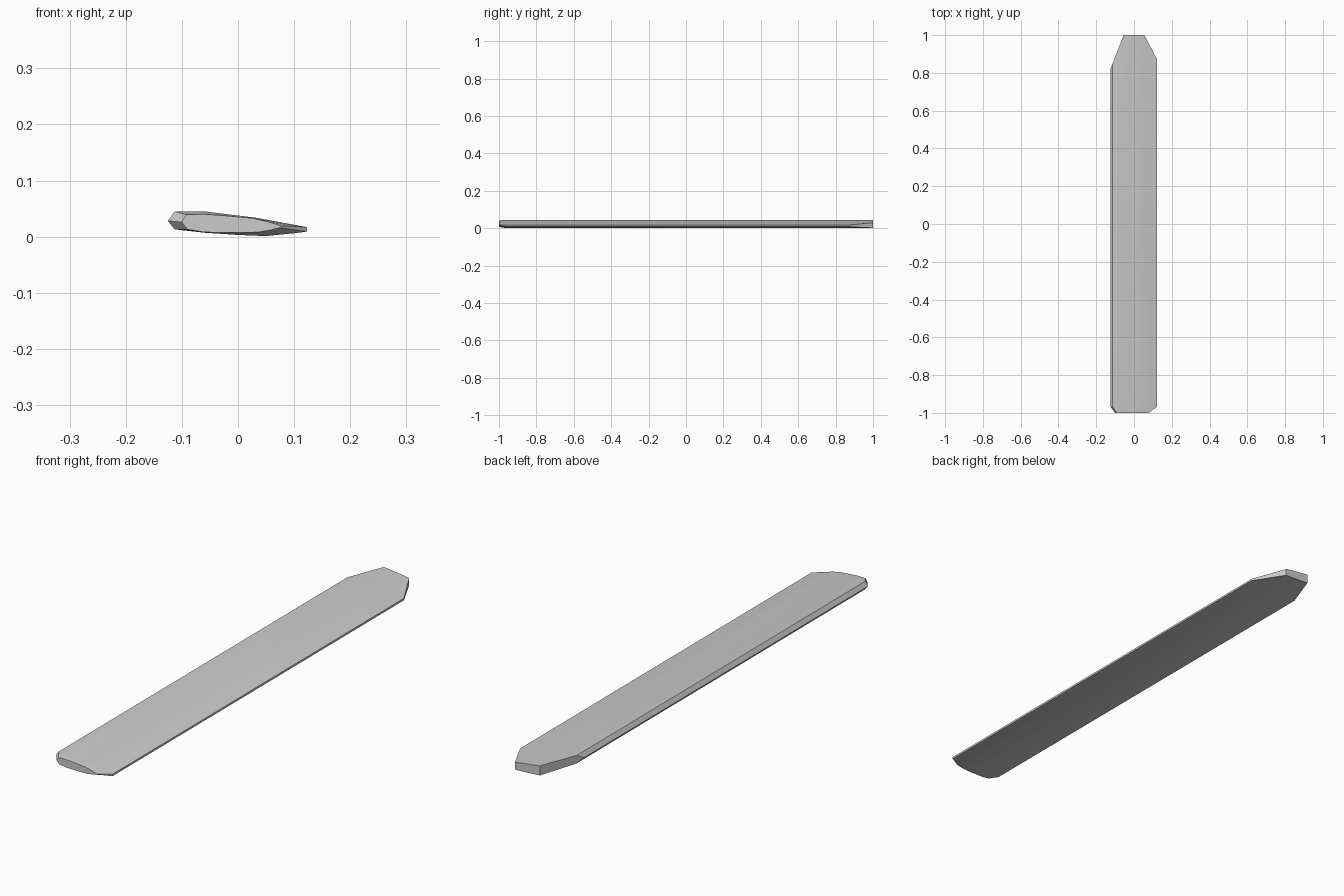
import bpy, bmesh, math

if "Cube" in bpy.data.objects:
    bpy.data.objects.remove(bpy.data.objects["Cube"])

# blade cross-section (x, z) and the smaller section of the bevelled front end
full = [(-0.125, 0.028), (-0.113, 0.045), (-0.06, 0.045), (-0.02, 0.040), (0.03, 0.034),
        (0.09, 0.023), (0.123, 0.017), (0.123, 0.009), (0.10, 0.006), (0.05, 0.001),
        (0.0, 0.003), (-0.06, 0.007), (-0.113, 0.013)]
tip = [(-0.1, 0.026), (-0.092, 0.039), (-0.06, 0.040), (-0.02, 0.037), (0.025, 0.033),
       (0.055, 0.026), (0.077, 0.019), (0.074, 0.016), (0.06, 0.012), (0.035, 0.008),
       (0.0, 0.007), (-0.06, 0.008), (-0.09, 0.013)]

bm = bmesh.new()
rings = [[bm.verts.new((x, y, z)) for x, z in sec]
         for sec, y in ((tip, -1), (full, -0.967), (full, 1))]
n = len(full)
for a, b in zip(rings, rings[1:]):
    for i in range(n):
        j = (i + 1) % n
        bm.faces.new((a[i], a[j], b[j], b[i]))
bm.faces.new(rings[0])
bm.faces.new(rings[-1])

# slanted cuts that narrow the back end
for x0, y0, x1, y1 in ((-0.125, 0.82, -0.055, 1), (0.123, 0.87, 0.055, 1)):
    s = 1 if x0 > 0 else -1
    normal = (s * (y1 - y0), abs(x1 - x0), 0)
    cut = bmesh.ops.bisect_plane(bm, geom=bm.verts[:] + bm.edges[:] + bm.faces[:],
                                 plane_co=(x0, y0, 0), plane_no=normal, clear_outer=True)
    edges = [e for e in cut["geom_cut"] if isinstance(e, bmesh.types.BMEdge)]
    bmesh.ops.holes_fill(bm, edges=edges, sides=0)

bmesh.ops.recalc_face_normals(bm, faces=bm.faces[:])
mesh = bpy.data.meshes.new("blade")
bm.to_mesh(mesh)
bm.free()
blade = bpy.data.objects.new("blade", mesh)
bpy.context.collection.objects.link(blade)
bpy.context.view_layer.objects.active = blade
blade.select_set(True)
bpy.ops.object.shade_smooth_by_angle(angle=math.radians(25))
